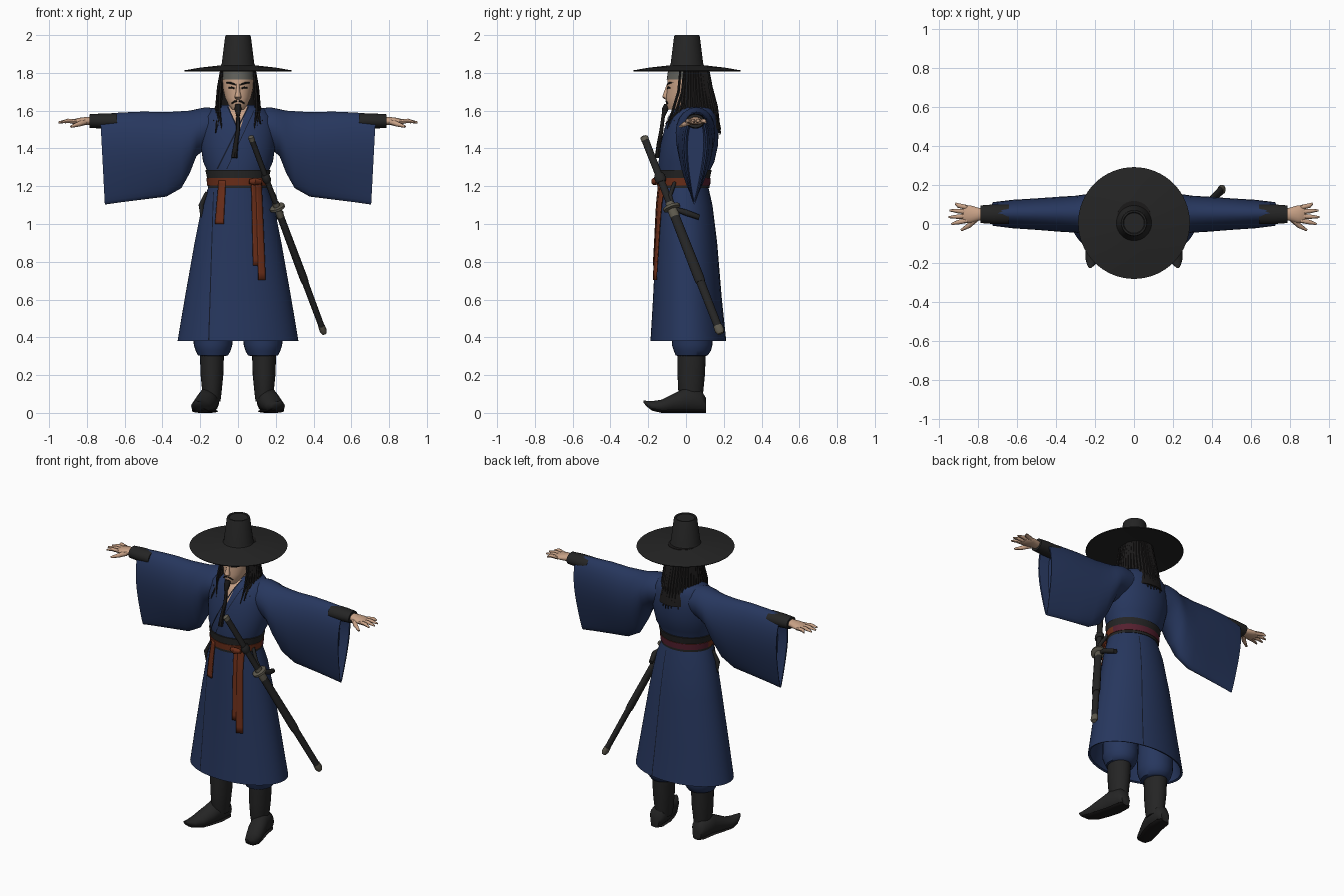
import bpy, bmesh, math, random
from mathutils import Vector

random.seed(4)
if "Cube" in bpy.data.objects:
    bpy.data.objects.remove(bpy.data.objects["Cube"])


def material(name, r, g, b):
    m = bpy.data.materials.new(name)
    m.use_nodes = True
    m.diffuse_color = (r, g, b, 1)
    bsdf = m.node_tree.nodes["Principled BSDF"]
    bsdf.inputs["Base Color"].default_value = (r, g, b, 1)
    bsdf.inputs["Roughness"].default_value = 0.9
    return m


BLUE = material("robe blue", 0.02, 0.038, 0.112)
NAVY = material("seam navy", 0.006, 0.009, 0.02)
BLACK = material("black cloth", 0.018, 0.018, 0.018)
HAIR = material("hair black", 0.011, 0.01, 0.01)
SKIN = material("skin", 0.58, 0.36, 0.24)
RED = material("rust red", 0.15, 0.028, 0.01)
PURPLE = material("sash purple", 0.09, 0.014, 0.028)
METAL = material("dull metal", 0.11, 0.1, 0.075)
GREY = material("headband grey", 0.12, 0.12, 0.105)


def finish(name, bm, mats, angle=45):
    bmesh.ops.recalc_face_normals(bm, faces=bm.faces[:])
    me = bpy.data.meshes.new(name)
    bm.to_mesh(me)
    bm.free()
    for m in mats:
        me.materials.append(m)
    me.shade_smooth()
    me.set_sharp_from_angle(angle=math.radians(angle))
    ob = bpy.data.objects.new(name, me)
    bpy.context.collection.objects.link(ob)
    return ob


def loft(name, sections, mat, side=1, caps=True, angle=45):
    """Skin closed sections of equal point count; side=-1 mirrors in x."""
    bm = bmesh.new()
    rows = [[bm.verts.new((p[0] * side, p[1], p[2])) for p in s] for s in sections]
    n = len(rows[0])
    for a, b in zip(rows, rows[1:]):
        for i in range(n):
            bm.faces.new((a[i], a[(i + 1) % n], b[(i + 1) % n], b[i]))
    if caps:
        bm.faces.new(rows[0])
        bm.faces.new(rows[-1])
    return finish(name, bm, [mat], angle)


def ring(c, u, v, n):
    c, u, v = Vector(c), Vector(u), Vector(v)
    return [c + u * math.cos(t * math.tau / n) + v * math.sin(t * math.tau / n) for t in range(n)]


def stack(name, rings, mat, cx=0, side=1, n=48, grow=0):
    """Upright body from rows of z, half width, front y, back y."""
    return loft(name, [ring((cx, (a + b) / 2, z), (rx + grow, 0, 0), (0, (b - a) / 2 + grow, 0), n)
                       for z, rx, a, b in rings], mat, side)


def tube(name, pts, radii, mat, side=1, n=10, flat=1):
    d = (Vector(pts[-1]) - Vector(pts[0])).normalized()
    u = d.cross(Vector((0, 1, 0)) if abs(d.y) < 0.9 else Vector((1, 0, 0))).normalized()
    v = d.cross(u)
    return loft(name, [ring(p, u * r * flat, v * r, n) for p, r in zip(pts, radii)], mat, side)


def row_at(rings, z):
    rows = sorted(rings)
    for a, b in zip(rows, rows[1:]):
        if a[0] <= z <= b[0]:
            t = (z - a[0]) / (b[0] - a[0])
            return [p + (q - p) * t for p, q in zip(a, b)]
    return rows[0] if z < rows[0][0] else rows[-1]


def strip(name, rings, start, end, w0, w1, mat, off=0.004, thick=0, back=False, steps=14):
    """Thin plate laid on a stacked body between two (x, z) points."""
    bm = bmesh.new()
    rows = []
    for i in range(steps + 1):
        t = i / steps
        x, z, w = (a + (b - a) * t for a, b in zip((*start, w0), (*end, w1)))
        _, rx, f, b = row_at(rings, z)
        row = []
        for k in (-0.5, -0.25, 0, 0.25, 0.5):
            px = x + k * w
            depth = (b - f) / 2 * math.sqrt(max(0, 1 - (px / rx) ** 2)) + off
            row.append(bm.verts.new((px, (f + b) / 2 + (depth if back else -depth), z)))
        rows.append(row)
    for a, b in zip(rows, rows[1:]):
        for i in range(4):
            bm.faces.new((a[i], a[i + 1], b[i + 1], b[i]))
    ob = finish(name, bm, [mat])
    if thick:
        ob.modifiers.new("thickness", "SOLIDIFY").thickness = thick
    return ob


# Robe body and skirt
TORSO = [(1.19, .15, -.14, .115), (1.27, .158, -.145, .12), (1.33, .185, -.145, .15), (1.42, .198, -.135, .17),
         (1.5, .2, -.115, .172), (1.57, .185, -.09, .165), (1.61, .14, -.06, .15), (1.63, .085, -.035, .12)]
SKIRT = [(1.21, .152, -.145, .115), (1.1, .19, -.152, .14), (.9, .23, -.16, .165),
         (.6, .283, -.175, .19), (.38, .32, -.188, .213)]
stack("robe_body", TORSO, BLUE)
stack("robe_skirt", SKIRT + [(.385, .308, -.176, .2), (.7, .25, -.14, .16)], BLUE, n=64)
for nm, x0, x1, back in (("front_seam", -.13, -.155, False), ("back_seam", .06, .1, True)):
    strip(nm, SKIRT, (x0, 1.17), (x1, .385), .004, .006, NAVY, .002, back=back)

# Neckline and lapel edges
strip("neck_opening", TORSO, (0, 1.625), (.005, 1.49), .1, .004, SKIN, .004)
strip("left_lapel_edge", TORSO, (.055, 1.622), (-.11, 1.29), .008, .008, NAVY, .006)
strip("left_lapel_outer_edge", TORSO, (.085, 1.6), (-.06, 1.29), .004, .004, NAVY, .005)
strip("right_lapel_edge", TORSO, (-.055, 1.622), (.005, 1.49), .008, .008, NAVY, .006)

# Belt: two dark bands and a sash that changes colour at the back
for nm, z0, z1, g, mat in (("upper_belt", 1.24, 1.285, .008, BLACK), ("sash", 1.205, 1.243, .012, RED),
                           ("lower_belt", 1.185, 1.207, .009, BLACK)):
    ob = stack(nm, [row_at(TORSO, z0), row_at(TORSO, z1)], mat, grow=g)
    if mat is RED:
        ob.data.materials.append(PURPLE)
        for f in ob.data.polygons:
            f.material_index = int(f.center.y > 0.01)
for i, (x0, x1, z, w) in enumerate(((-.085, -.1, 1.0, .045), (.085, .097, .78, .032), (.11, .128, .705, .038))):
    strip(f"ribbon_{i}", SKIRT, (x0, 1.23), (x1, z), w * .8, w, RED, .016 + .003 * i, .008)
tube("sash_knot", [(.06, -.155, 1.225), (.09, -.165, 1.225), (.125, -.15, 1.222)], [.012, .02, .012], RED)
tube("hip_tassel", [(-.165, -.04, 1.17), (-.195, -.045, 1.1), (-.19, -.04, 1.03)], [.008, .014, .008], BLACK)


# Wide sleeves: teardrop sections running out along the arm
def sleeve_section(x, top, bottom, half, taper, lean=0, n=32):
    pts = []
    for i in range(n):
        a = i / n * math.tau
        t = (1 - math.cos(a)) / 2
        w = half * math.sqrt(abs(math.sin(math.pi * t))) * (1 - taper * t)
        pts.append((x - lean * t, .055 - .012 * t + math.copysign(w, math.sin(a)), top + (bottom - top) * t))
    return pts


SLEEVE = [(.1, 1.61, 1.42, .095, .1), (.17, 1.618, 1.4, .105, .1), (.22, 1.608, 1.36, .112, .15),
          (.255, 1.6, 1.27, .115, .25), (.3, 1.597, 1.19, .115, .4), (.38, 1.592, 1.145, .115, .5),
          (.5, 1.595, 1.13, .108, .6), (.62, 1.59, 1.115, .1, .65), (.73, 1.582, 1.103, .085, .7, .025),
          (.728, 1.572, 1.115, .073, .7, .025), (.66, 1.565, 1.13, .06, .7)]
FINGERS = [(.085, .915, .105), (.062, .945, .07), (.04, .95, .035), (.018, .935, .0)]
FOOT = [(.105, .15, 0, .08, .03), (.08, .15, 0, .12, .05), (.0, .158, 0, .135, .056), (-.07, .178, 0, .1, .056),
        (-.13, .198, 0, .07, .05), (-.18, .212, .012, .062, .036), (-.21, .22, .035, .064, .02), (-.225, .225, .055, .066, .006)]

for nm, s in (("left", 1), ("right", -1)):
    loft(nm + "_sleeve", [sleeve_section(*r) for r in SLEEVE], BLUE, s)
    loft(nm + "_cuff", [ring((x, .05, 1.545), (0, r * 1.25, 0), (0, 0, r), 20)
                        for x, r in ((.64, .04), (.72, .04), (.785, .036))], BLACK, s)
    # Hand with four fingers and a thumb
    loft(nm + "_palm", [ring((x, .05, z), (0, w, 0), (0, 0, h), 16) for x, z, w, h in
                        ((.77, 1.545, .028, .022), (.8, 1.545, .034, .022), (.84, 1.543, .046, .019),
                         (.87, 1.541, .044, .014), (.88, 1.54, .03, .008))], SKIN, s)
    for i, (y0, x1, y1) in enumerate(FINGERS):
        tube(f"{nm}_finger_{i}", [(.855, y0, 1.542), (.9, (y0 + y1) / 2, 1.546), (x1, y1, 1.538)],
             [.0125, .0115, .005], SKIN, s, 8)
    tube(nm + "_thumb", [(.81, .025, 1.54), (.845, -.008, 1.528), (.885, -.032, 1.515)], [.016, .013, .006], SKIN, s, 8)
    # Trouser leg and boot
    stack(nm + "_trouser", [(.6, .1, -.06, .13), (.42, .105, -.07, .14), (.36, .102, -.075, .14), (.33, .093, -.065, .132),
                            (.305, .08, -.055, .115), (.3, .06, -.04, .1)], BLUE, .132, s, 28)
    stack(nm + "_boot_shaft", [(.32, .064, -.045, .105), (.2, .06, -.045, .1), (.1, .05, -.04, .09), (.06, .045, -.03, .085)],
          BLACK, .138, s, 24)
    loft(nm + "_foot", [ring((cx, y, (a + b) / 2), (w, 0, 0), (0, 0, (b - a) / 2), 20) for y, cx, a, b, w in FOOT], BLACK, s)
    loft(nm + "_sole", [ring((cx, y, a + .009), (w * .9, 0, 0), (0, 0, .009), 12) for y, cx, a, b, w in FOOT[:6]], HAIR, s)

# Head, neck and face
HEAD = [(1.605, .03, -.095, -.03), (1.63, .05, -.105, .02), (1.67, .069, -.106, .07), (1.72, .08, -.1, .1),
        (1.77, .084, -.098, .11), (1.82, .082, -.09, .11), (1.845, .06, -.06, .08)]
stack("head", HEAD, SKIN, n=32)
stack("neck", [(1.54, .075, -.06, .1), (1.62, .052, -.04, .08), (1.68, .05, -.04, .08)], SKIN, n=24)
stack("headband", [row_at(HEAD, 1.765), row_at(HEAD, 1.815)], GREY, grow=.004, n=32)
stack("nose", [(1.66, .012, -.112, -.09), (1.672, .018, -.127, -.09), (1.7, .011, -.117, -.09), (1.74, .008, -.102, -.09)],
      SKIN, n=10)
for s in (1, -1):
    strip("brow", HEAD, (s * .015, 1.738), (s * .058, 1.748), .012, .012, HAIR, .003)
    for nm, x0, z0, x1, z1 in (("brow", .014, 1.738, .06, 1.748), ("eye", .018, 1.718, .05, 1.721),
                               ("moustache", .004, 1.652, .034, 1.638)):
        tube(nm, [(s * x, row_at(HEAD, z)[2] + .5 * (x * x) / .08, z) for x, z in
                  ((x0, z0), ((x0 + x1) / 2, (z0 + z1) / 2 + .003), (x1, z1))], [.004, .005, .003], HAIR, n=6)
    bpy.ops.mesh.primitive_uv_sphere_add(segments=12, ring_count=8, radius=1, location=(s * .086, .012, 1.725))
    ear = bpy.context.object
    ear.name, ear.scale = "ear", (.012, .02, .034)
    ear.data.materials.append(SKIN)
    ear.data.shade_smooth()

# Goatee and the long cord hanging from the chin
tube("goatee", [(0, -.1, 1.632), (0, -.112, 1.605), (0, -.122, 1.56)], [.016, .018, .006], HAIR)
tube("chin_cord", [(0, -.118, 1.59), (.0, -.13, 1.5), (-.01, -.142, 1.43), (-.02, -.15, 1.35)],
     [.009, .01, .012, .016], HAIR, n=8)

# Hair: solid mass behind the head with loose tapered locks over it
stack("hair_mass", [(1.84, .086, -.04, .118), (1.75, .093, .005, .122), (1.65, .095, .02, .14),
                    (1.57, .1, .05, .172), (1.5, .085, .1, .186)], HAIR, n=28)
for i in range(25):
    a = math.radians(-112 + 224 * i / 24)
    sx, c = math.sin(a), math.cos(a)
    z = 1.49 + random.uniform(-.025, .05)
    tube(f"hair_lock_{i}", [(.08 * sx, .03 + .08 * c, 1.83), (.098 * sx, .03 + .1 * c, 1.72),
                            (.108 * sx, .03 + .128 * c, 1.62), (.128 * sx, .035 + .148 * c - .1 * max(0, .5 - c), z)],
         [.012, .014, .013, .003], HAIR, n=6)
for s in (1, -1):
    for k in range(4):
        tube("side_lock", [(s * .083, -.03 + .02 * k, 1.82), (s * .095, -.04 + .02 * k, 1.7),
                           (s * (.1 + .006 * k), -.07 + .02 * k, 1.6), (s * (.085 + .015 * k), -.1 + .012 * k, 1.5 + .015 * k)],
             [.006, .008, .008, .002], HAIR, n=6)

# Broad-brimmed hat
loft("hat", [ring((0, .005, z), (r, 0, 0), (0, r, 0), 64) for r, z in
             ((.08, 1.82), (.2, 1.815), (.283, 1.808), (.286, 1.813), (.2, 1.828), (.09, 1.84), (.086, 1.85),
              (.068, 1.993), (.064, 2.0), (.056, 2.0), (.052, 1.996))], BLACK, angle=35)

# Sword in its scabbard, slung at the left hip
POMMEL, TIP = Vector((.068, -.222, 1.46)), Vector((.455, .182, .425))


def sword_part(name, stops, mat, n=14, flat=.75):
    tube(name, [POMMEL.lerp(TIP, t) for t, _ in stops], [r for _, r in stops], mat, n=n, flat=flat)


sword_part("sword_grip", [(0, .017), (.02, .02), (.2, .019), (.35, .02)], BLACK)
sword_part("grip_cap", [(-.005, .012), (0, .021), (.018, .021)], METAL)
sword_part("grip_collar", [(.19, .024), (.2, .03), (.22, .03), (.23, .024)], BLACK)
sword_part("sword_guard", [(.352, .035), (.355, .046), (.366, .046), (.37, .035)], METAL, 20, .9)
sword_part("guard_fitting", [(.335, .024), (.39, .027), (.41, .025)], METAL)
sword_part("scabbard_upper", [(.37, .025), (.72, .028), (.74, .026)], BLACK)
sword_part("scabbard_lower", [(.73, .023), (.98, .021)], BLACK)
sword_part("scabbard_tip", [(.965, .024), (.99, .025), (1.005, .016)], METAL)
tube("scabbard_strap", [(.205, -.06, 1.08), (.225, 0, 1.06), (.2, .07, 1.035)], [.012, .016, .014], BLACK)
tube("scabbard_hanger", [(.15, -.06, 1.22), (.19, -.085, 1.15), (.215, -.06, 1.07)], [.01, .012, .01], BLACK)
